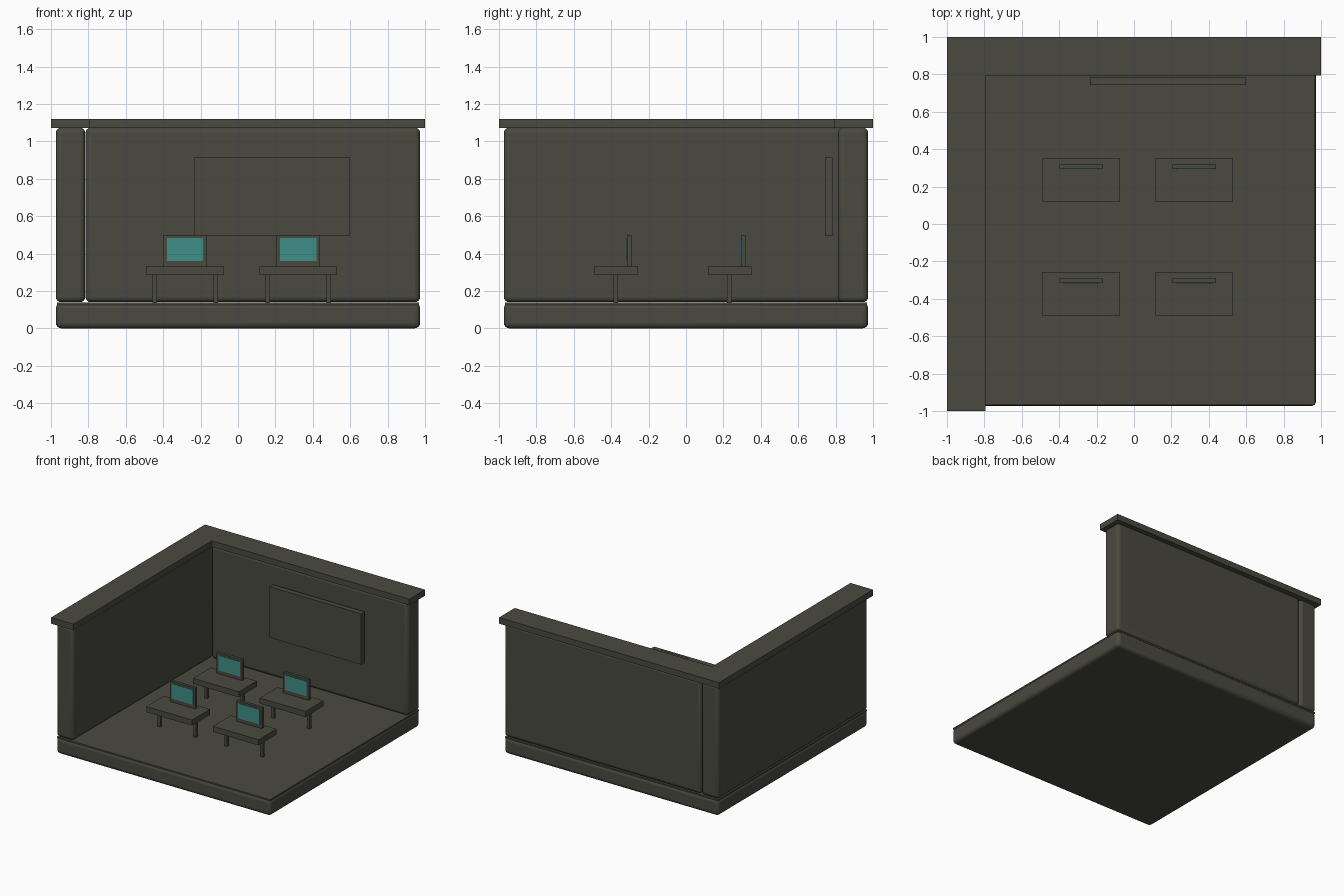
import bpy, bmesh, math

cube = bpy.data.objects.get("Cube")
if cube:
    bpy.data.objects.remove(cube, do_unlink=True)


def material(name, color):
    m = bpy.data.materials.new(name)
    m.use_nodes = True
    m.diffuse_color = color
    m.node_tree.nodes["Principled BSDF"].inputs["Base Color"].default_value = color
    return m


GREY = material("olive grey", (0.068, 0.068, 0.051, 1))
TEAL = material("screen teal", (0.051, 0.275, 0.242, 1))


def add_object(name, bm, mat):
    bmesh.ops.recalc_face_normals(bm, faces=bm.faces)
    mesh = bpy.data.meshes.new(name)
    bm.to_mesh(mesh)
    bm.free()
    mesh.materials.append(mat)
    obj = bpy.data.objects.new(name, mesh)
    bpy.context.collection.objects.link(obj)
    return obj


def box(name, x, y, z, mat=GREY, radius=0):
    """Box from (min, max) ranges, optionally with rounded edges."""
    bm = bmesh.new()
    bmesh.ops.create_cube(bm, size=1)
    for v in bm.verts:
        v.co = [r[0] if c < 0 else r[1] for c, r in zip(v.co, (x, y, z))]
    obj = add_object(name, bm, mat)
    if radius:
        bevel = obj.modifiers.new("rounded edges", "BEVEL")
        bevel.width = radius
        bevel.segments = 4
        bpy.ops.object.select_all(action="DESELECT")
        obj.select_set(True)
        bpy.context.view_layer.objects.active = obj
        bpy.ops.object.shade_smooth_by_angle(angle=math.radians(35))
    return obj


# Base slab with a thin floor sheet
R = 0.974
box("base", (-R, R), (-R, R), (0, 0.136), radius=0.03)
box("floor", (-0.968, 0.968), (-0.968, 0.968), (0.126, 0.138))

# Two walls meeting at the back corner
WALL_Z = (0.14, 1.073)
box("side_wall", (-R, -0.817), (-R, R), WALL_Z, radius=0.028)
box("back_wall", (-0.815, R), (0.813, R), WALL_Z, radius=0.028)

# L-shaped coping on top of both walls
bm = bmesh.new()
outline = [(-1, -1), (-0.795, -1), (-0.795, 0.795), (1, 0.795), (1, 1), (-1, 1)]
face = bm.faces.new([bm.verts.new((x, y, 1.07)) for x, y in outline])
top = bmesh.ops.extrude_face_region(bm, geom=[face])["geom"]
bmesh.ops.translate(bm, vec=(0, 0, 0.05),
                    verts=[e for e in top if isinstance(e, bmesh.types.BMVert)])
add_object("wall_coping", bm, GREY)

# Board on the back wall
box("board", (-0.235, 0.6), (0.743, 0.787), (0.495, 0.913))


def around(center, half):
    return (center - half, center + half)


def workstation(label, x, y):
    """Desk with two legs and a monitor facing the front."""
    box(label + "_desk_top", around(x, 0.208), around(y, 0.116), (0.284, 0.33))
    for side, offset in (("right", -0.163), ("left", 0.163)):
        box(f"{label}_{side}_leg", around(x + offset, 0.012),
            around(y - 0.003, 0.012), (0.136, 0.286))
    monitor_y = y + 0.07
    box(label + "_monitor", around(x, 0.116), around(monitor_y, 0.012), (0.33, 0.5))
    box(label + "_screen", around(x, 0.097),
        (monitor_y - 0.016, monitor_y - 0.011), (0.36, 0.482), TEAL)


for row, y in (("front", -0.373), ("back", 0.235)):
    for side, x in (("right", -0.283), ("left", 0.322)):
        workstation(f"{row}_{side}", x, y)
